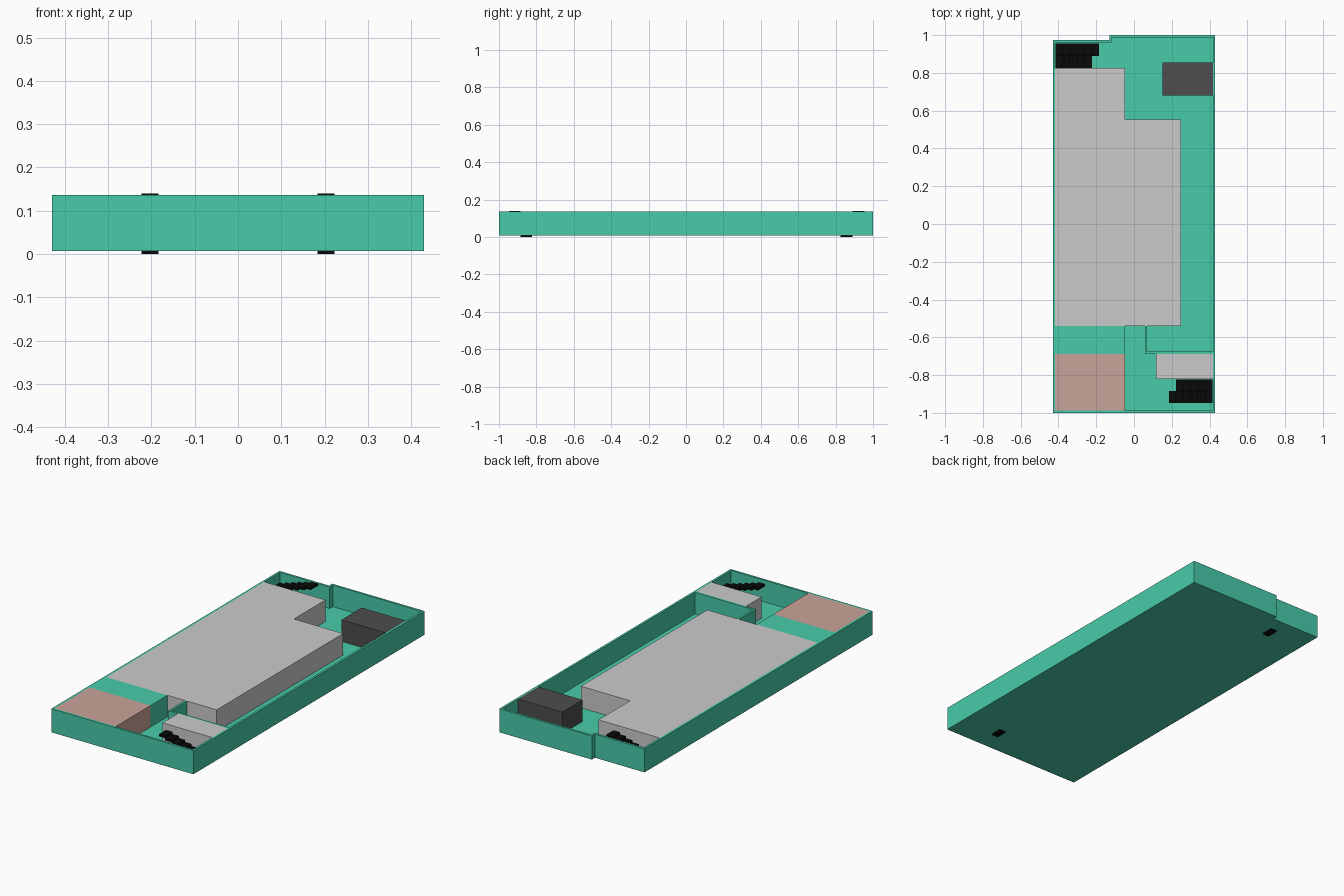
import bpy
import bmesh

cube = bpy.data.objects.get("Cube")
if cube:
    bpy.data.objects.remove(cube, do_unlink=True)


def material(name, rgb):
    m = bpy.data.materials.new(name)
    m.use_nodes = True
    m.diffuse_color = (*rgb, 1)
    m.node_tree.nodes["Principled BSDF"].inputs["Base Color"].default_value = (*rgb, 1)
    return m


green = material("sea_green", (0.065, 0.6, 0.4))
light_grey = material("light_grey", (0.6, 0.6, 0.6))
dark_grey = material("dark_grey", (0.075, 0.075, 0.075))
pink = material("dusty_pink", (0.59, 0.37, 0.32))
black = material("black", (0.003, 0.003, 0.003))

BASE, FLOOR, TOP = 0.007, 0.018, 0.136
WALL = 0.012


def finish(bm, name, mat):
    bmesh.ops.recalc_face_normals(bm, faces=bm.faces)
    mesh = bpy.data.meshes.new(name)
    bm.to_mesh(mesh)
    bm.free()
    mesh.materials.append(mat)
    obj = bpy.data.objects.new(name, mesh)
    bpy.context.collection.objects.link(obj)
    return obj


def add_box(bm, x0, x1, y0, y1, z0, z1):
    verts = bmesh.ops.create_cube(bm, size=1)["verts"]
    for v in verts:
        v.co = (x1 if v.co.x > 0 else x0,
                y1 if v.co.y > 0 else y0,
                z1 if v.co.z > 0 else z0)


def block(name, mat, x0, x1, y0, y1):
    bm = bmesh.new()
    add_box(bm, x0, x1, y0, y1, FLOOR, TOP)
    return finish(bm, name, mat)


# Floor and outer walls: one open tray with a stepped back edge
L, R, F, B = -0.43, 0.43, -1.0, 1.0
STEP_X, STEP_Y = -0.13, 0.973
outer = [(L, F), (R, F), (R, B), (STEP_X, B), (STEP_X, STEP_Y), (L, STEP_Y)]
inner = [(L + WALL, F + WALL), (R - WALL, F + WALL), (R - WALL, B - WALL),
         (STEP_X + WALL, B - WALL), (STEP_X + WALL, STEP_Y - WALL),
         (L + WALL, STEP_Y - WALL)]
bm = bmesh.new()
loops = [[bm.verts.new((x, y, z)) for x, y in pts]
         for pts, z in ((outer, BASE), (outer, TOP), (inner, TOP), (inner, FLOOR))]
bm.faces.new(loops[0])
bm.faces.new(loops[-1])
for a, b in zip(loops, loops[1:]):
    for i in range(len(a)):
        j = (i + 1) % len(a)
        bm.faces.new((a[i], a[j], b[j], b[i]))
finish(bm, "floor_and_outer_walls", green)

# Room blocks, all level with the wall tops
IL, IR = L + WALL, R - WALL
block("main_hall", light_grey, IL, 0.25, -0.541, 0.552)
block("back_room", light_grey, IL, -0.048, 0.552, 0.825)
block("green_room", green, IL, -0.048, -0.687, -0.541)
block("pink_room", pink, IL, -0.048, F + WALL, -0.687)
block("front_room", light_grey, 0.117, IR, -0.82, -0.687)
block("dark_room", dark_grey, 0.151, IR, 0.679, 0.854)

# L-shaped partition wall
bm = bmesh.new()
add_box(bm, 0.058, 0.07, -0.687, -0.541, FLOOR, TOP)
add_box(bm, 0.07, IR, -0.687, -0.675, FLOOR, TOP)
finish(bm, "partition_wall", green)


# Switchback stairs: out along the inner flight, back along the outer one
def stairs(name, side, y_inner, y_outer):
    bm = bmesh.new()
    count, near, far = 6, 0.184, 0.416
    tread = (far - near) / count
    rise = 0.14 / (2 * count)
    y_mid = (y_inner + y_outer) / 2
    for k in range(2 * count):
        col = k if k < count else 2 * count - 1 - k
        xs = sorted(side * (near + tread * c) for c in (col, col + 1))
        ys = sorted((y_inner, y_mid) if k < count else (y_mid, y_outer))
        add_box(bm, *xs, *ys, k * rise, (k + 1) * rise)
    finish(bm, name, black)


stairs("front_stairs", 1, -0.823, -0.947)
stairs("back_stairs", -1, 0.825, 0.955)
